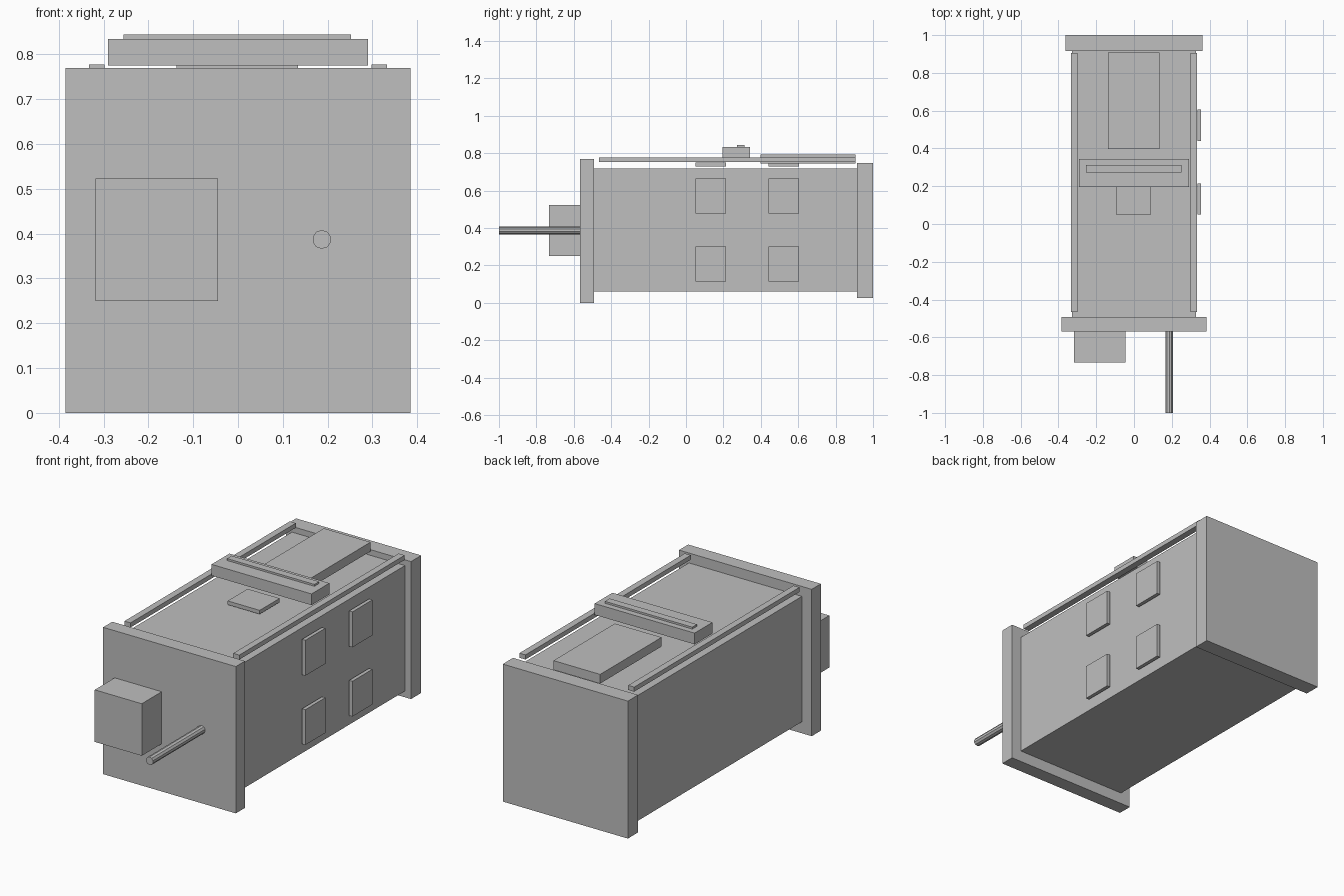
import bpy, math

if "Cube" in bpy.data.objects:
    bpy.data.objects.remove(bpy.data.objects["Cube"])

grey = bpy.data.materials.new("plain grey")
grey.diffuse_color = (0.52, 0.52, 0.52, 1)
grey.use_nodes = True
grey.node_tree.nodes["Principled BSDF"].inputs["Base Color"].default_value = grey.diffuse_color


def box(name, x, y, z):
    """Box from (min, max) ranges on each axis."""
    bpy.ops.mesh.primitive_cube_add(size=1)
    o = bpy.context.object
    o.name = name
    o.location = [(r[0] + r[1]) / 2 for r in (x, y, z)]
    o.scale = [r[1] - r[0] for r in (x, y, z)]
    bpy.ops.object.transform_apply(location=False, rotation=False, scale=True)
    o.data.materials.append(grey)
    return o


# Main case with its end plates
box("case", (-0.328, 0.328), (-0.495, 0.915), (0.06, 0.718))
box("front_plate", (-0.385, 0.385), (-0.568, -0.492), (0, 0.77))
box("back_plate", (-0.363, 0.363), (0.915, 1.0), (0.027, 0.748))

# Front block and rod
box("front_block", (-0.318, -0.045), (-0.733, -0.568), (0.25, 0.523))
bpy.ops.mesh.primitive_cylinder_add(vertices=10, radius=0.021, depth=0.435,
                                    location=(0.187, -0.7825, 0.387),
                                    rotation=(math.pi / 2, 0, 0))
rod = bpy.context.object
rod.name = "front_rod"
rod.data.materials.append(grey)

# Long rails above both top edges
for side, s in (("left", -1), ("right", 1)):
    xs = sorted((s * 0.298, s * 0.333))
    box("top_rail_" + side, xs, (-0.465, 0.905), (0.753, 0.777))

# Top fittings
box("cross_bar", (-0.29, 0.29), (0.195, 0.343), (0.775, 0.834))
box("cross_bar_strip", (-0.255, 0.252), (0.273, 0.312), (0.834, 0.844))
box("top_cover", (-0.137, 0.134), (0.398, 0.907), (0.744, 0.792))
for i, (y0, y1) in enumerate(((0.05, 0.215), (0.44, 0.605))):
    box(f"top_pad_{i + 1}", (-0.095, 0.091), (y0, y1), (0.73, 0.75))

# Four square pads on the right side
for i, (y0, y1) in enumerate(((0.05, 0.215), (0.44, 0.605))):
    for level, z in (("lower", (0.115, 0.30)), ("upper", (0.478, 0.664))):
        box(f"side_pad_{level}_{i + 1}", (0.337, 0.356), (y0, y1), z)
